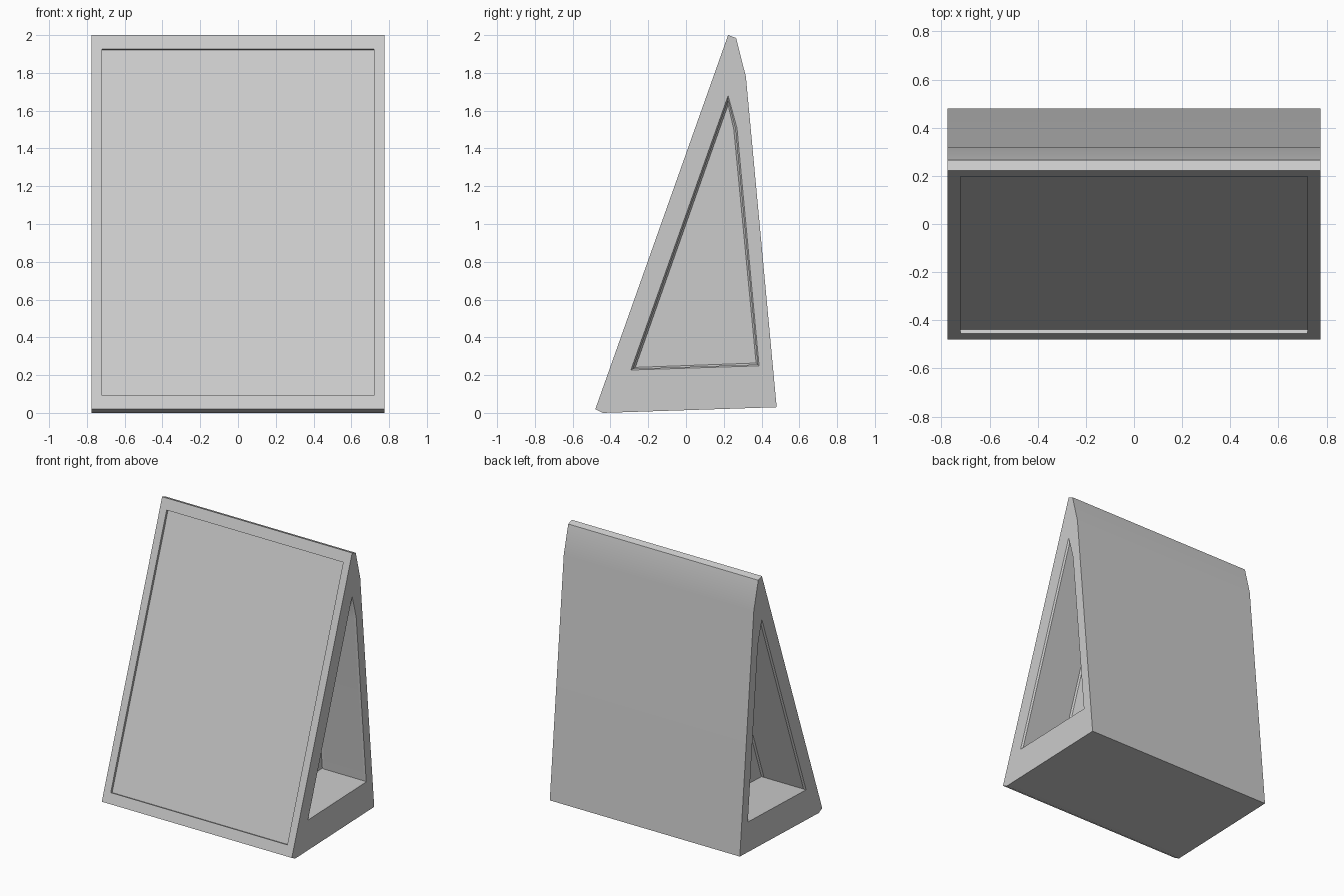
import bpy, bmesh
from mathutils import Vector

if "Cube" in bpy.data.objects:
    bpy.data.objects.remove(bpy.data.objects["Cube"])


def loft(name, sections):
    """Closed solid through matching (x, [(y, z), ...]) sections."""
    bm = bmesh.new()
    rings = [[bm.verts.new((x, y, z)) for y, z in pts] for x, pts in sections]
    n = len(rings[0])
    for a, b in zip(rings, rings[1:]):
        for i in range(n):
            j = (i + 1) % n
            bm.faces.new((a[i], a[j], b[j], b[i]))
    bm.faces.new(rings[0])
    bm.faces.new(rings[-1])
    bmesh.ops.recalc_face_normals(bm, faces=bm.faces[:])
    me = bpy.data.meshes.new(name)
    bm.to_mesh(me)
    bm.free()
    ob = bpy.data.objects.new(name, me)
    bpy.context.collection.objects.link(ob)
    return ob


def lerp(a, b, t):
    return [tuple(Vector(p).lerp(Vector(q), t)) for p, q in zip(a, b)]


# Wedge body: side profile extruded across the width
W = 0.775
profile = [(-0.48, 0.02), (-0.44, 0.0), (0.48, 0.03),
           (0.317, 1.78), (0.265, 1.985), (0.223, 2.0)]
body = loft("wedge_stand_body", [(-W, profile), (W, profile)])
cutters = []

# Side pockets with a bevelled rim and a bevelled floor
rim = [(-0.292, 0.227), (0.387, 0.249), (0.27, 1.508), (0.223, 1.68)]
floor = [(-0.268, 0.241), (0.371, 0.264), (0.253, 1.5), (0.223, 1.63)]
for side in (1, -1):
    steps = [(0.05, 0), (0, 0), (-0.012, 0.5), (-0.335, 0.5), (-0.347, 1)]
    cut = loft("pocket_cutter", [(side * (W + dx), lerp(rim, floor, t))
                                 for dx, t in steps])
    cutters.append(cut)

# Shallow rectangular recess in the sloping front
a, b = Vector(profile[0]), Vector(profile[-1])
d = (b - a).normalized()
n = Vector((-d.y, d.x))
lo = a.lerp(b, (0.092 - a.y) / (b.y - a.y))
hi = a.lerp(b, (1.926 - a.y) / (b.y - a.y))
quad = [lo - n * 0.018, hi - n * 0.018, hi + n * 0.05, lo + n * 0.05]
cutters.append(loft("front_recess_cutter", [(-0.72, quad), (0.72, quad)]))

# Cut the recesses and finish the shading
bpy.context.view_layer.objects.active = body
body.select_set(True)
for c in cutters:
    c.hide_render = True
    m = body.modifiers.new("cut", 'BOOLEAN')
    m.operation = 'DIFFERENCE'
    m.solver = 'EXACT'
    m.object = c
    bpy.ops.object.modifier_apply(modifier=m.name)
for c in cutters:
    bpy.data.objects.remove(c, do_unlink=True)
bpy.ops.object.shade_smooth_by_angle(angle=0.5)
wn = body.modifiers.new("weighted_normals", 'WEIGHTED_NORMAL')
wn.keep_sharp = True
